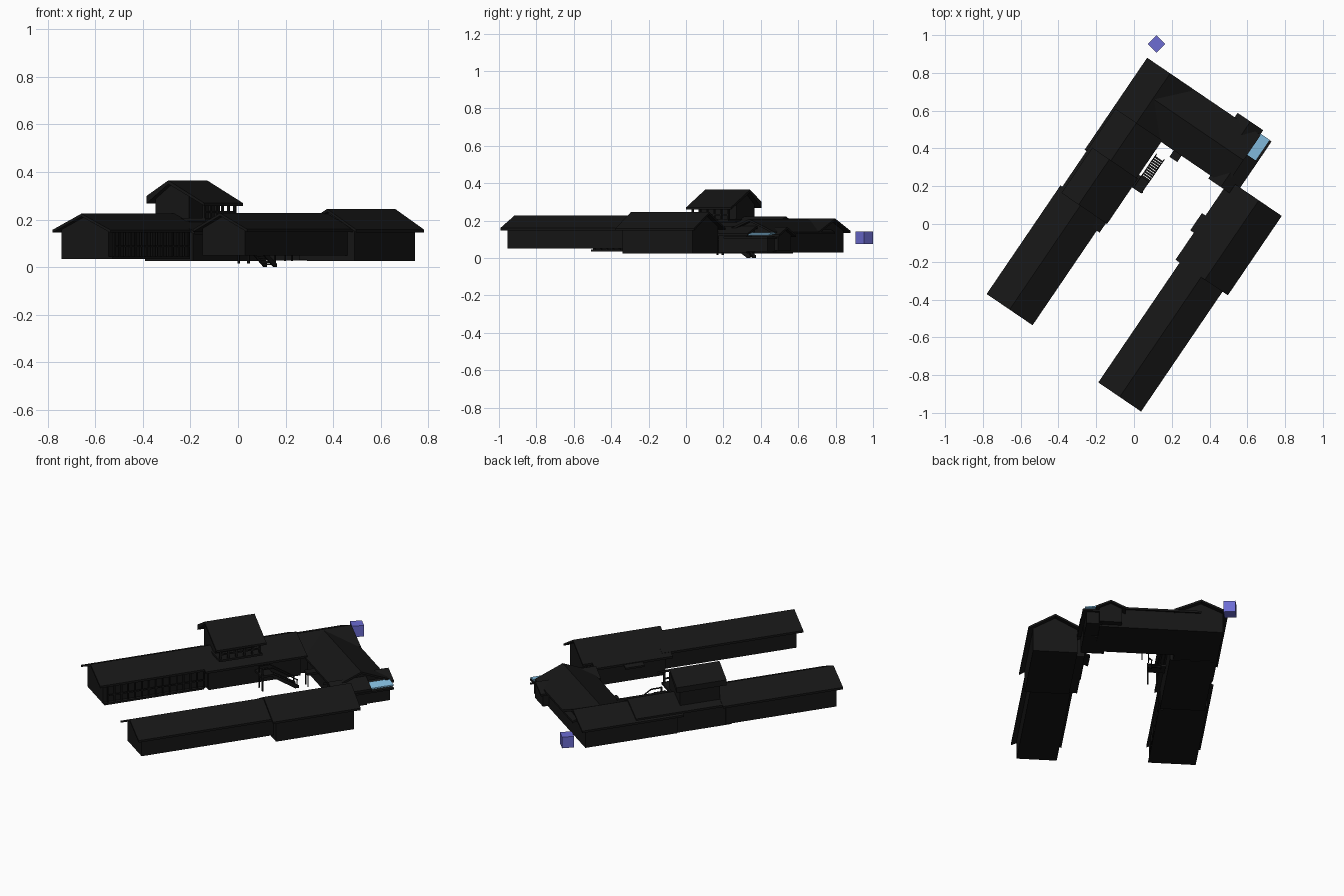
import bpy, bmesh, math
from mathutils import Matrix, Vector

ROT = Matrix.Rotation(math.radians(-34.2), 3, 'Z')


def material(name, rgb):
    m = bpy.data.materials.new(name)
    m.diffuse_color = (*rgb, 1)
    return m


DARK = material("dark", (0.008, 0.008, 0.008))
GLASS = material("glass_blue", (0.25, 0.55, 0.8))
BLUE = material("blue", (0.15, 0.15, 0.65))


# Plan coordinates: v across the wings, u along them, turned onto the world axes
def prism(name, profile, a, b, along='u', mat=DARK):
    """Extrude a (side, z) profile from a to b along u or v."""
    bm = bmesh.new()
    rings = []
    for t in (a, b):
        rings.append([bm.verts.new(ROT @ (Vector((s, t, z)) if along == 'u' else Vector((t, s, z))))
                      for s, z in profile])
    n = len(profile)
    bm.faces.new(rings[0])
    bm.faces.new(rings[1])
    for i in range(n):
        j = (i + 1) % n
        bm.faces.new((rings[0][i], rings[0][j], rings[1][j], rings[1][i]))
    bmesh.ops.recalc_face_normals(bm, faces=bm.faces)
    me = bpy.data.meshes.new(name)
    bm.to_mesh(me)
    bm.free()
    me.materials.append(mat)
    ob = bpy.data.objects.new(name, me)
    bpy.context.collection.objects.link(ob)
    return ob


def box(name, v0, v1, u0, u1, z0, z1, mat=DARK):
    return prism(name, [(v0, z0), (v1, z0), (v1, z1), (v0, z1)], u0, u1, 'u', mat)


def house(name, s0, sr, s1, a, b, base, eave0, ridge, eave1, along='u', over=0.028, t=0.012):
    """Gable roof slab over a gabled wall block."""
    prism(name + "_roof", [(s0, eave0), (sr, ridge), (s1, eave1),
                           (s1, eave1 - t), (sr, ridge - t), (s0, eave0 - t)], a, b, along)
    k0 = (ridge - eave0) / (sr - s0)
    k1 = (ridge - eave1) / (s1 - sr)
    prism(name + "_walls", [(s0 + over, base), (s1 - over, base),
                            (s1 - over, eave1 + over * k1 - t), (sr, ridge - t),
                            (s0 + over, eave0 + over * k0 - t)], a + over, b - over, along)


# Left wing: south, middle and north stretches
house("left_wing_south", -0.437, -0.29, -0.143, -0.745, -0.05, 0.035, 0.157, 0.225, 0.157)
house("left_wing_middle", -0.425, -0.29, -0.125, -0.14, 0.45, 0.025, 0.16, 0.222, 0.15)
house("left_wing_north", -0.437, -0.29, -0.143, 0.178, 0.767, 0.028, 0.145, 0.211, 0.145)

# Right wing: long low stretch and taller northern stretch
house("right_wing_south", 0.315, 0.452, 0.589, -0.80, 0.02, 0.05, 0.16, 0.228, 0.16)
house("right_wing_north", 0.325, 0.476, 0.623, -0.033, 0.475, 0.025, 0.163, 0.245, 0.158)
prism("right_wing_lean_to", [(0.288, 0.145), (0.36, 0.182), (0.36, 0.17), (0.288, 0.133)], -0.033, 0.42)
box("right_wing_porch", 0.31, 0.36, 0.0, 0.40, 0.03, 0.15)
prism("right_wing_canopy", [(0.265, 0.13), (0.34, 0.165), (0.34, 0.15), (0.265, 0.12)], 0.14, 0.25)

# Back block joining both wings
house("back_block", 0.44, 0.605, 0.767, -0.29, 0.29, 0.028, 0.14, 0.208, 0.14, along='v')
house("back_gable", 0.123, 0.205, 0.287, 0.58, 0.795, 0.04, 0.125, 0.165, 0.125, over=0.02)
house("link_roof", 0.19, 0.27, 0.357, 0.42, 0.64, 0.03, 0.13, 0.17, 0.13, over=0.02)
box("end_annex", 0.25, 0.335, 0.50, 0.755, 0.035, 0.112)
box("end_annex_slab", 0.25, 0.357, 0.486, 0.77, 0.105, 0.115)
prism("glass_canopy", [(0.283, 0.137), (0.345, 0.128), (0.345, 0.12), (0.283, 0.129)],
      0.625, 0.772, 'u', GLASS)
box("courtyard_porch", -0.045, 0.005, 0.40, 0.48, 0.095, 0.108)
for i, v in enumerate((-0.04, -0.006)):
    box(f"courtyard_porch_post_{i}", v, v + 0.006, 0.404, 0.41, 0.025, 0.097)

# Tower with uneven gable roof and open balcony
prism("tower_roof", [(-0.41, 0.3), (-0.30, 0.365), (-0.118, 0.27),
                     (-0.118, 0.258), (-0.30, 0.35), (-0.41, 0.268)], -0.08, 0.21)
prism("tower_walls", [(-0.385, 0.12), (-0.215, 0.12), (-0.215, 0.305),
                      (-0.30, 0.35), (-0.385, 0.287)], -0.05, 0.18)
box("balcony_floor", -0.26, -0.125, -0.06, 0.19, 0.195, 0.207)
for i in range(6):
    u = -0.055 + i * 0.046
    box(f"balcony_post_{i}", -0.144, -0.134, u, u + 0.01, 0.2, 0.272)
box("balcony_rail", -0.143, -0.136, -0.055, 0.185, 0.228, 0.236)

# Veranda along the inner side of the left wing
for i in range(15):
    u = -0.70 + i * 0.04
    box(f"veranda_post_{i}", -0.16, -0.153, u, u + 0.007, 0.04, 0.15)
box("veranda_rail", -0.16, -0.153, -0.70, -0.14, 0.085, 0.092)
box("veranda_floor", -0.18, -0.15, -0.717, -0.14, 0.035, 0.045)

# Stair landing, steps, rails and posts in the courtyard
box("stair_landing", -0.15, -0.058, 0.155, 0.23, 0.093, 0.105)
for i in range(10):
    box(f"stair_step_{i}", -0.108, -0.062, 0.23 + i * 0.0135, 0.24 + i * 0.0135,
        0.09 - i * 0.009, 0.097 - i * 0.009)
for i, v in enumerate((-0.112, -0.062)):
    prism(f"stair_stringer_{i}", [(0.225, 0.105), (0.375, 0.015), (0.375, 0.0),
                                  (0.355, 0.0), (0.225, 0.085)], v, v + 0.005, 'v')
    prism(f"stair_handrail_{i}", [(0.16, 0.145), (0.225, 0.145), (0.37, 0.05),
                                  (0.37, 0.043), (0.225, 0.138), (0.16, 0.138)], v, v + 0.004, 'v')
    box(f"landing_post_{i}", v, v + 0.008, 0.16, 0.168, 0.015, 0.145)
    box(f"stair_foot_post_{i}", v, v + 0.005, 0.362, 0.368, 0.0, 0.05)

# Blue cube standing apart behind the building
bpy.ops.mesh.primitive_cube_add(size=0.066, location=(0.12, 0.953, 0.108), rotation=(0, 0, math.pi / 4))
cube = bpy.context.object
cube.name = "blue_cube"
cube.data.materials.append(BLUE)
